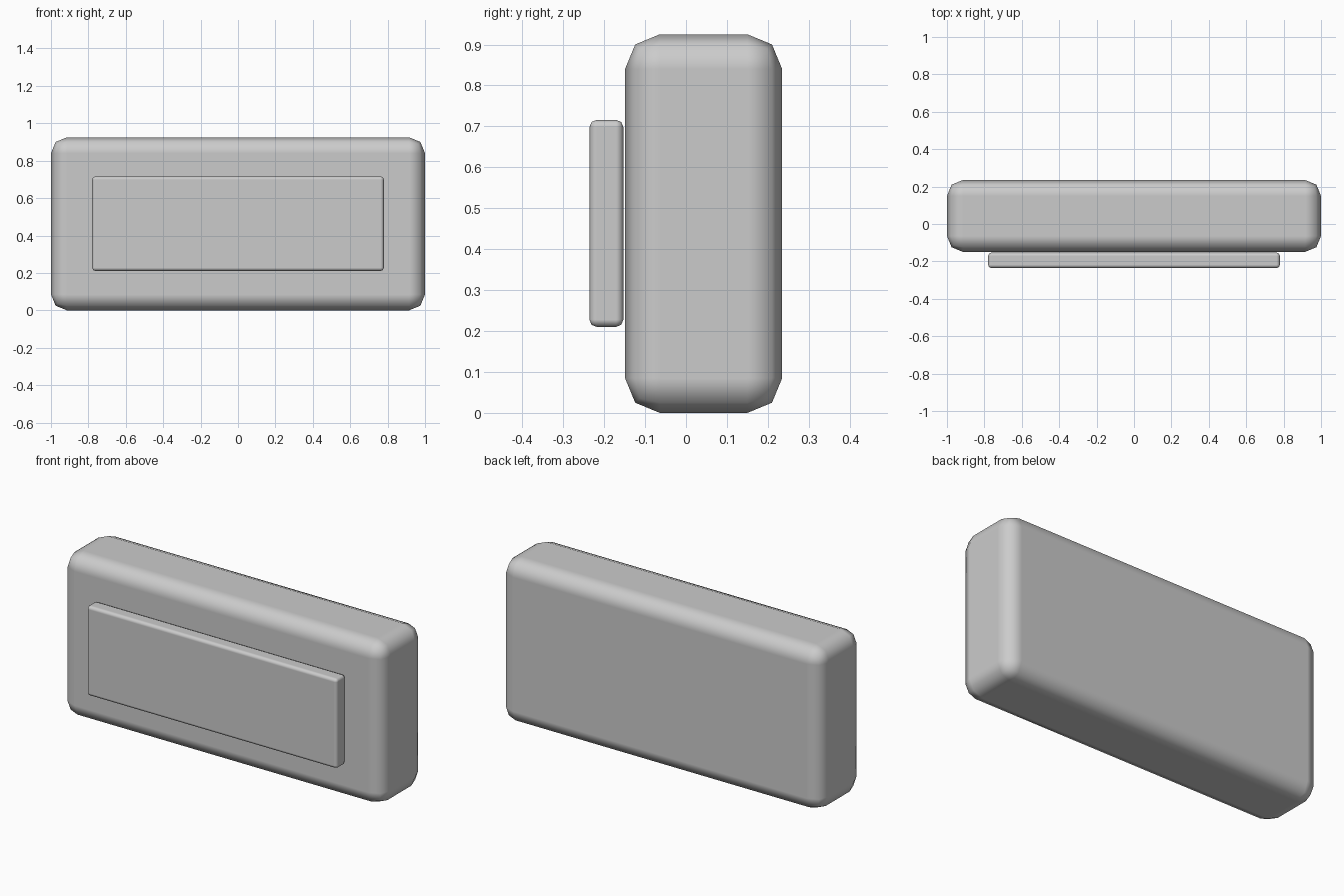
import bpy

if "Cube" in bpy.data.objects:
    bpy.data.objects.remove(bpy.data.objects["Cube"])


def rounded_box(name, lo, hi, bevel, segments):
    """Box between two corners with softened edges and flat-looking faces."""
    centre = [(a + b) / 2 for a, b in zip(lo, hi)]
    size = [b - a for a, b in zip(lo, hi)]
    bpy.ops.mesh.primitive_cube_add(size=1, location=centre)
    ob = bpy.context.object
    ob.name = name
    ob.scale = size
    bpy.ops.object.transform_apply(location=False, rotation=False, scale=True)
    bpy.ops.object.shade_smooth()
    mod = ob.modifiers.new("soft_edges", 'BEVEL')
    mod.width = bevel
    mod.segments = segments
    mod.harden_normals = True
    return ob


# Main housing
rounded_box("body", (-1, -0.149, 0), (1, 0.235, 0.925), 0.085, 2)

# Thin panel floating just in front of the housing
rounded_box("front_panel", (-0.78, -0.236, 0.21), (0.78, -0.153, 0.716), 0.018, 2)
